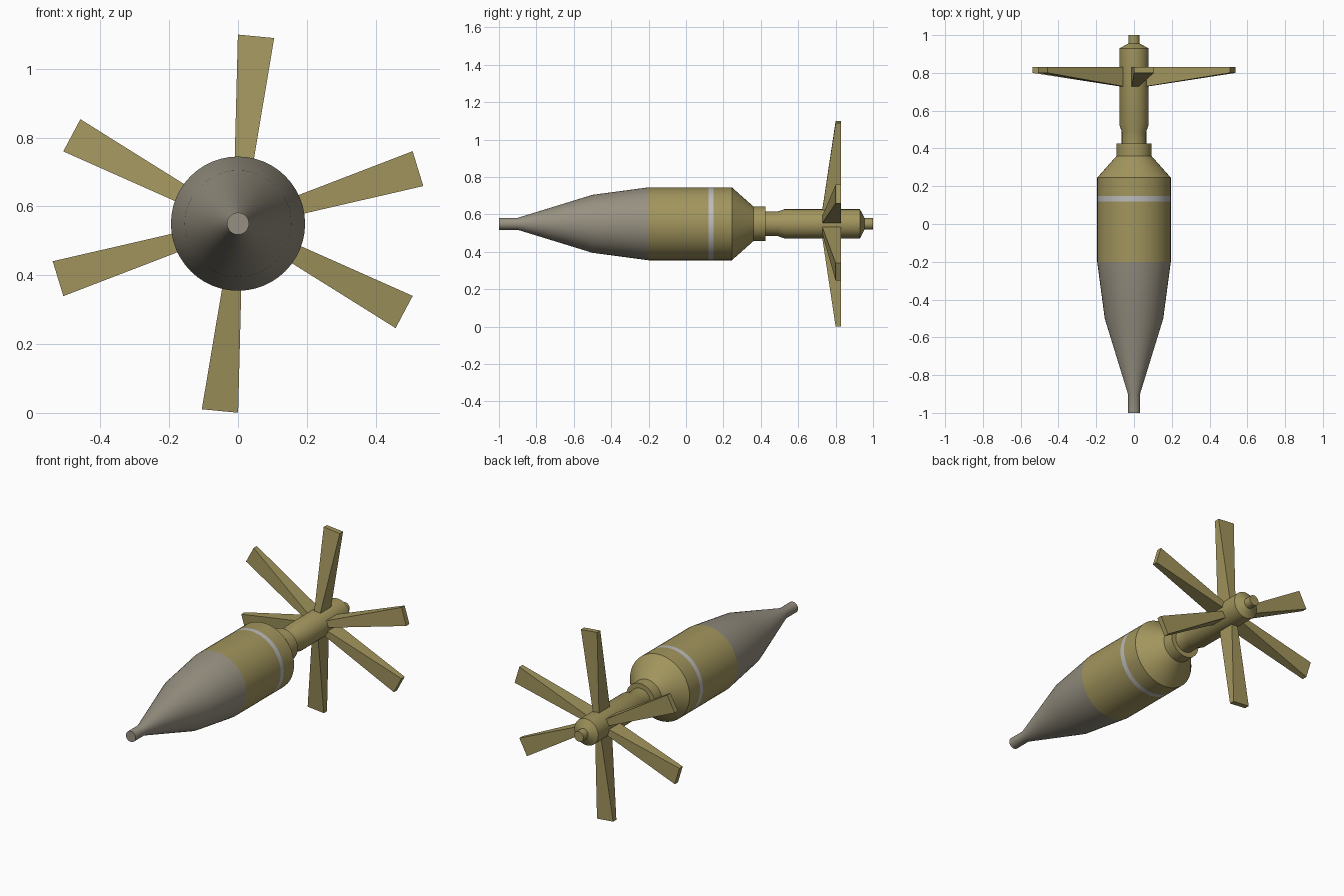
import bpy, bmesh
from math import sin, cos, pi, radians
from mathutils import Matrix

if "Cube" in bpy.data.objects:
    bpy.data.objects.remove(bpy.data.objects["Cube"])

CZ = 0.55  # height of the long axis

def material(name, col):
    m = bpy.data.materials.new(name)
    m.diffuse_color = (*col, 1)
    m.use_nodes = True
    m.node_tree.nodes["Principled BSDF"].inputs["Base Color"].default_value = m.diffuse_color
    return m

OLIVE = material("olive", (0.36, 0.30, 0.11))
GREY = material("warm_grey", (0.31, 0.28, 0.22))
WHITE = material("pale_band", (0.50, 0.50, 0.50))

def finish(name, bm, mat, angle):
    bmesh.ops.remove_doubles(bm, verts=bm.verts, dist=1e-5)
    bmesh.ops.recalc_face_normals(bm, faces=bm.faces)
    me = bpy.data.meshes.new(name)
    bm.to_mesh(me)
    bm.free()
    ob = bpy.data.objects.new(name, me)
    bpy.context.collection.objects.link(ob)
    me.materials.append(mat)
    bpy.ops.object.select_all(action='DESELECT')
    ob.select_set(True)
    bpy.context.view_layer.objects.active = ob
    bpy.ops.object.shade_smooth_by_angle(angle=radians(angle))
    return ob

def lathe(name, profile, mat, cap_front=False, cap_back=False, n=48):
    """Turn (y, radius) points around the long axis."""
    bm = bmesh.new()
    rings = [[bm.verts.new((r * cos(2 * pi * i / n), y, CZ + r * sin(2 * pi * i / n)))
              for i in range(n)] for y, r in profile]
    for a, b in zip(rings, rings[1:]):
        for i in range(n):
            j = (i + 1) % n
            bm.faces.new((a[i], a[j], b[j], b[i]))
    if cap_front:
        bm.faces.new(rings[0])
    if cap_back:
        bm.faces.new(rings[-1])
    return finish(name, bm, mat, 35)

# Nose, body and painted band
lathe("nose", [(-1, .032), (-.9, .032), (-.5, .155), (-.2, .195)], GREY, cap_front=True)
lathe("body_front", [(-.2, .195), (.12, .195)], OLIVE)
lathe("body_band", [(.12, .195), (.148, .195)], WHITE)
lathe("body_rear", [(.148, .195), (.245, .195), (.36, .093), (.425, .093), (.425, .06)], OLIVE)
# Tail boom with end plug
lathe("tail_boom", [(.42, .065), (.49, .065), (.525, .078), (.93, .078), (.955, .03), (1, .03)],
      OLIVE, cap_front=True, cap_back=True)

# Tail fins: wedges that widen and thin out towards the tip
def fin(name, angle):
    bm = bmesh.new()
    secs = []
    for r, hw, front in ((.05, .018, .725), (.547, .053, .80)):
        secs.append([bm.verts.new(p) for p in
                     ((-hw, front, r), (hw, front, r), (hw, .83, r), (-hw, .83, r))])
    a, b = secs
    for i in range(4):
        j = (i + 1) % 4
        bm.faces.new((a[i], a[j], b[j], b[i]))
    bm.faces.new(a)
    bm.faces.new(b)
    bm.transform(Matrix.Translation((0, 0, CZ)) @ Matrix.Rotation(radians(90 - angle), 4, 'Y'))
    finish(name, bm, OLIVE, 30)

for k, base in enumerate((90, 22.5, -22.5, -90, -157.5, 157.5)):
    fin(f"tail_fin_{k + 1}", base - 5.5)
